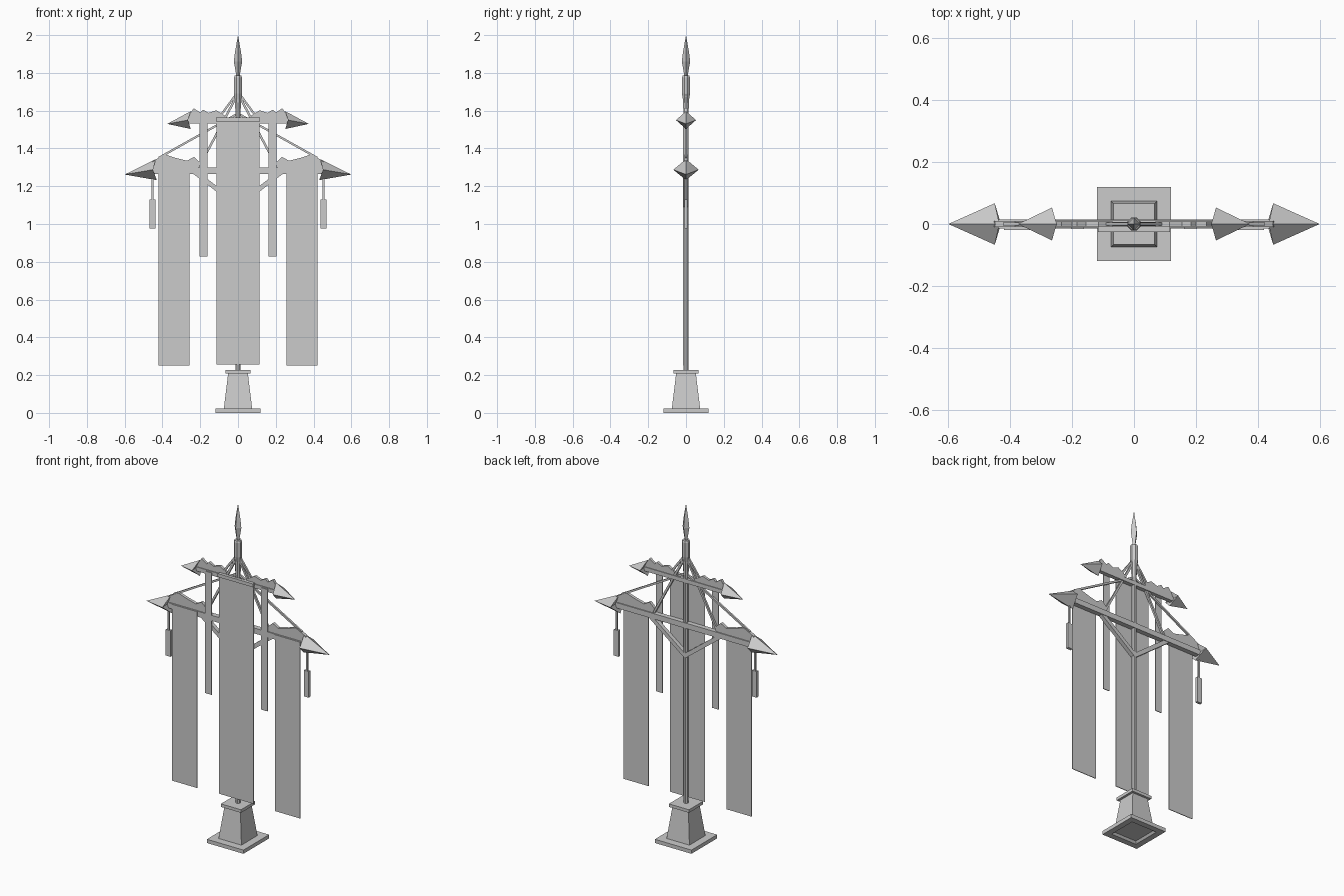
import bpy, bmesh, math
from mathutils import Vector

cube = bpy.data.objects.get("Cube")
if cube:
    bpy.data.objects.remove(cube, do_unlink=True)

grey = bpy.data.materials.new("plain grey")
grey.use_nodes = True
grey.diffuse_color = (0.6, 0.6, 0.6, 1)
grey.node_tree.nodes["Principled BSDF"].inputs["Base Color"].default_value = (0.6, 0.6, 0.6, 1)


def finish(name, bm):
    bmesh.ops.recalc_face_normals(bm, faces=bm.faces)
    mesh = bpy.data.meshes.new(name)
    bm.to_mesh(mesh)
    bm.free()
    mesh.materials.append(grey)
    obj = bpy.data.objects.new(name, mesh)
    bpy.context.collection.objects.link(obj)
    return obj


def box(name, x0, x1, y0, y1, z0, z1):
    bm = bmesh.new()
    bmesh.ops.create_cube(bm, size=1)
    for v in bm.verts:
        v.co = ((x0 + x1) / 2 + v.co.x * (x1 - x0),
                (y0 + y1) / 2 + v.co.y * (y1 - y0),
                (z0 + z1) / 2 + v.co.z * (z1 - z0))
    return finish(name, bm)


def loft(name, sides, rings, turn=0.0):
    """Stack of regular polygons given as (radius, height)."""
    bm = bmesh.new()
    loops = []
    for r, z in rings:
        loops.append([bm.verts.new((r * math.cos(turn + math.tau * i / sides),
                                    r * math.sin(turn + math.tau * i / sides), z))
                      for i in range(sides)])
    for a, b in zip(loops, loops[1:]):
        for i in range(sides):
            j = (i + 1) % sides
            bm.faces.new((a[i], a[j], b[j], b[i]))
    bm.faces.new(loops[0])
    bm.faces.new(loops[-1])
    bmesh.ops.remove_doubles(bm, verts=bm.verts, dist=0.0001)
    return finish(name, bm)


def rod(name, start, end, width):
    """Square rod between two (x, z) points in the middle plane."""
    a, b = Vector((start[0], 0, start[1])), Vector((end[0], 0, end[1]))
    bm = bmesh.new()
    bmesh.ops.create_cube(bm, size=1)
    turn = (b - a).to_track_quat("Z", "Y")
    for v in bm.verts:
        local = Vector((v.co.x * width, v.co.y * width, v.co.z * (b - a).length))
        v.co = (a + b) / 2 + turn @ local
    return finish(name, bm)


def plate(name, side, outline, half):
    """Outline in x and z, given thickness along y."""
    bm = bmesh.new()
    face = bm.faces.new([bm.verts.new((side * x, -half, z)) for x, z in outline])
    out = bmesh.ops.extrude_face_region(bm, geom=[face])
    for v in out["geom"]:
        if isinstance(v, bmesh.types.BMVert):
            v.co.y = half
    return finish(name, bm)


def arrowhead(name, side, tip, back, top, bottom, wide, notch):
    """Four-sided barbed point with a hollowed back."""
    bm = bmesh.new()
    mid = (top[1] + bottom[1]) / 2
    pts = [(top[0], 0, top[1]), (back, wide, mid), (bottom[0], 0, bottom[1]), (back, -wide, mid)]
    ring = [bm.verts.new((side * x, y, z)) for x, y, z in pts]
    front = bm.verts.new((side * tip[0], 0, tip[1]))
    rear = bm.verts.new((side * notch, 0, mid))
    for i in range(4):
        j = (i + 1) % 4
        bm.faces.new((ring[i], ring[j], front))
        bm.faces.new((ring[j], ring[i], rear))
    return finish(name, bm)


# Stone foot with a hollow underside
r2 = math.sqrt(2)
quarter = math.pi / 4
loft("foot_plate", 4, [(0.075 * r2, 0.012), (0.085 * r2, 0), (0.12 * r2, 0),
                       (0.12 * r2, 0.022), (0.075 * r2, 0.022)], quarter)
loft("foot_pedestal", 4, [(0.075 * r2, 0.022), (0.052 * r2, 0.21)], quarter)
box("foot_cap", -0.066, 0.066, -0.066, 0.066, 0.208, 0.226)

# Pole, collar and spear point
loft("pole", 8, [(0.013, 0.22), (0.013, 1.6)], math.pi / 8)
loft("pole_collar", 8, [(0.013, 1.55), (0.018, 1.66), (0.023, 1.69), (0.023, 1.775), (0.019, 1.785)], math.pi / 8)
loft("spear_point", 4, [(0.008, 1.78), (0.022, 1.86), (0.016, 1.91), (0, 2.0)])

# Crossbars and central banner
box("lower_crossbar", -0.46, 0.46, -0.015, 0.015, 1.266, 1.298)
box("upper_crossbar", -0.28, 0.28, -0.012, 0.012, 1.533, 1.557)
box("central_banner", -0.114, 0.114, -0.017, -0.013, 0.255, 1.56)
box("central_banner_rail", -0.116, 0.116, -0.026, -0.008, 1.543, 1.563)

lower_crest = [(0.47, 1.285), (0.45, 1.335), (0.385, 1.368), (0.33, 1.35), (0.27, 1.335),
               (0.233, 1.355), (0.2, 1.325), (0.215, 1.29)]
upper_crest = [(0.28, 1.545), (0.25, 1.59), (0.235, 1.613), (0.2, 1.59), (0.185, 1.605),
               (0.155, 1.588), (0.115, 1.602), (0.07, 1.575), (0.08, 1.545)]

for word, s in (("left", 1), ("right", -1)):
    # Barbed ends and wavy crests
    arrowhead(word + "_lower_arrowhead", s, (0.6, 1.262), 0.45, (0.435, 1.343), (0.43, 1.232), 0.067, 0.455)
    arrowhead(word + "_upper_arrowhead", s, (0.375, 1.53), 0.265, (0.25, 1.597), (0.25, 1.503), 0.053, 0.27)
    plate(word + "_lower_crest", s, lower_crest, 0.009)
    plate(word + "_upper_crest", s, upper_crest, 0.008)
    # Hanging cloths
    x0, x1 = sorted((s * 0.256, s * 0.42))
    box(word + "_banner", x0, x1, -0.017, -0.013, 0.25, 1.295)
    box(word + "_banner_rail", x0, x1, -0.02, -0.01, 1.285, 1.297)
    x0, x1 = sorted((s * 0.162, s * 0.204))
    box(word + "_streamer", x0, x1, -0.016, -0.012, 0.827, 1.55)
    # Tassel with its cord
    x0, x1 = sorted((s * 0.437, s * 0.469))
    box(word + "_tassel", x0, x1, -0.008, 0.008, 0.976, 1.13)
    x0, x1 = sorted((s * 0.448, s * 0.458))
    box(word + "_tassel_cord", x0, x1, -0.005, 0.005, 1.12, 1.27)
    # Stays and struts
    rod(word + "_long_stay", (0, 1.585), (s * 0.42, 1.35), 0.011)
    rod(word + "_inner_stay", (0, 1.69), (s * 0.215, 1.285), 0.012)
    rod(word + "_short_stay", (0, 1.70), (s * 0.11, 1.55), 0.011)
    rod(word + "_lower_strut", (0, 1.1), (s * 0.23, 1.275), 0.024)
